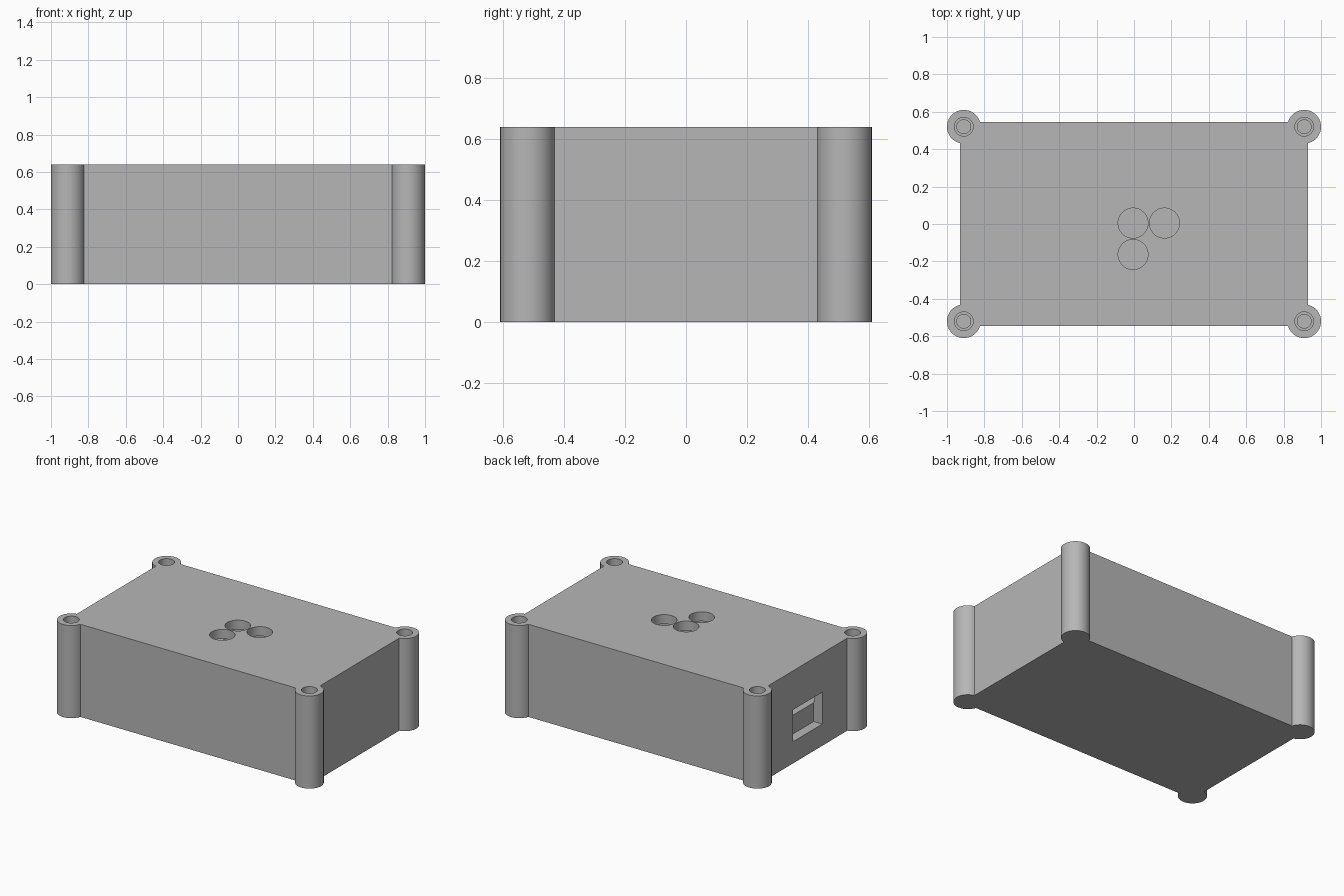
import bpy
import bmesh
import math

if "Cube" in bpy.data.objects:
    bpy.data.objects.remove(bpy.data.objects["Cube"])

HX, HY, H = 0.93, 0.545, 0.64        # half sizes and height of the case
PX, PY, PR = 0.91, 0.52, 0.09        # corner post centre and radius
WALL = 0.065

grey = bpy.data.materials.new("grey plastic")
grey.diffuse_color = (0.47, 0.47, 0.47, 1)
grey.use_nodes = True
grey.node_tree.nodes["Principled BSDF"].inputs["Base Color"].default_value = grey.diffuse_color


def prism(name, points, z0, z1):
    """Extrude a closed outline from z0 to z1."""
    bm = bmesh.new()
    base = bm.faces.new([bm.verts.new((x, y, z0)) for x, y in points])
    top = bmesh.ops.extrude_face_region(bm, geom=[base])["geom"]
    for v in top:
        if isinstance(v, bmesh.types.BMVert):
            v.co.z = z1
    bmesh.ops.recalc_face_normals(bm, faces=bm.faces)
    mesh = bpy.data.meshes.new(name)
    bm.to_mesh(mesh)
    bm.free()
    mesh.materials.append(grey)
    obj = bpy.data.objects.new(name, mesh)
    bpy.context.collection.objects.link(obj)
    return obj


def circle(cx, cy, r, n=48):
    return [(cx + r * math.cos(2 * math.pi * i / n),
             cy + r * math.sin(2 * math.pi * i / n)) for i in range(n)]


def rect(x0, x1, y0, y1):
    return [(x0, y0), (x1, y0), (x1, y1), (x0, y1)]


# Case outline: a rectangle with a round post bulging out at each corner
a0 = -math.acos((HX - PX) / PR)
a1 = math.pi - math.asin((HY - PY) / PR)
N = 40
arc = [(PX + PR * math.cos(a0 + (a1 - a0) * i / N),
        PY + PR * math.sin(a0 + (a1 - a0) * i / N)) for i in range(N + 1)]
outline = (arc + [(-x, y) for x, y in reversed(arc)]
           + [(-x, -y) for x, y in arc] + [(x, -y) for x, y in reversed(arc)])
case = prism("case", outline, 0, H)

# Inner cavity, with the window pocket reaching below its floor
cutters = [
    prism("cavity_cutter", rect(-HX + WALL, HX - WALL, -0.42, 0.42), 0.28, H - WALL),
    prism("window_cutter", rect(-1.1, -HX + WALL + 0.001, -0.16, 0.16), 0.15, 0.37),
]

# Three round openings in the lid
for x, y in ((-0.005, 0.005), (0.163, 0.005), (-0.005, -0.163)):
    cutters.append(prism("lid_hole_cutter", circle(x, y, 0.08), 0.5, H + 0.1))

# Stepped screw holes in the posts
for sx in (-1, 1):
    for sy in (-1, 1):
        for r, bottom in ((0.05, 0.5), (0.037, 0.1)):
            cutters.append(prism("screw_hole_cutter",
                                 circle(sx * PX, sy * PY, r), bottom, H + 0.1))

for cutter in cutters:
    mod = case.modifiers.new(cutter.name, "BOOLEAN")
    mod.operation = "DIFFERENCE"
    mod.solver = "EXACT"
    mod.object = cutter

# Apply the cuts, then remove the cutters
bpy.context.view_layer.objects.active = case
case.select_set(True)
for name in [m.name for m in case.modifiers]:
    bpy.ops.object.modifier_apply(modifier=name)
for cutter in cutters:
    bpy.data.objects.remove(cutter)

bpy.ops.object.select_all(action="DESELECT")
case.select_set(True)
bpy.ops.object.shade_smooth_by_angle(angle=math.radians(30))
